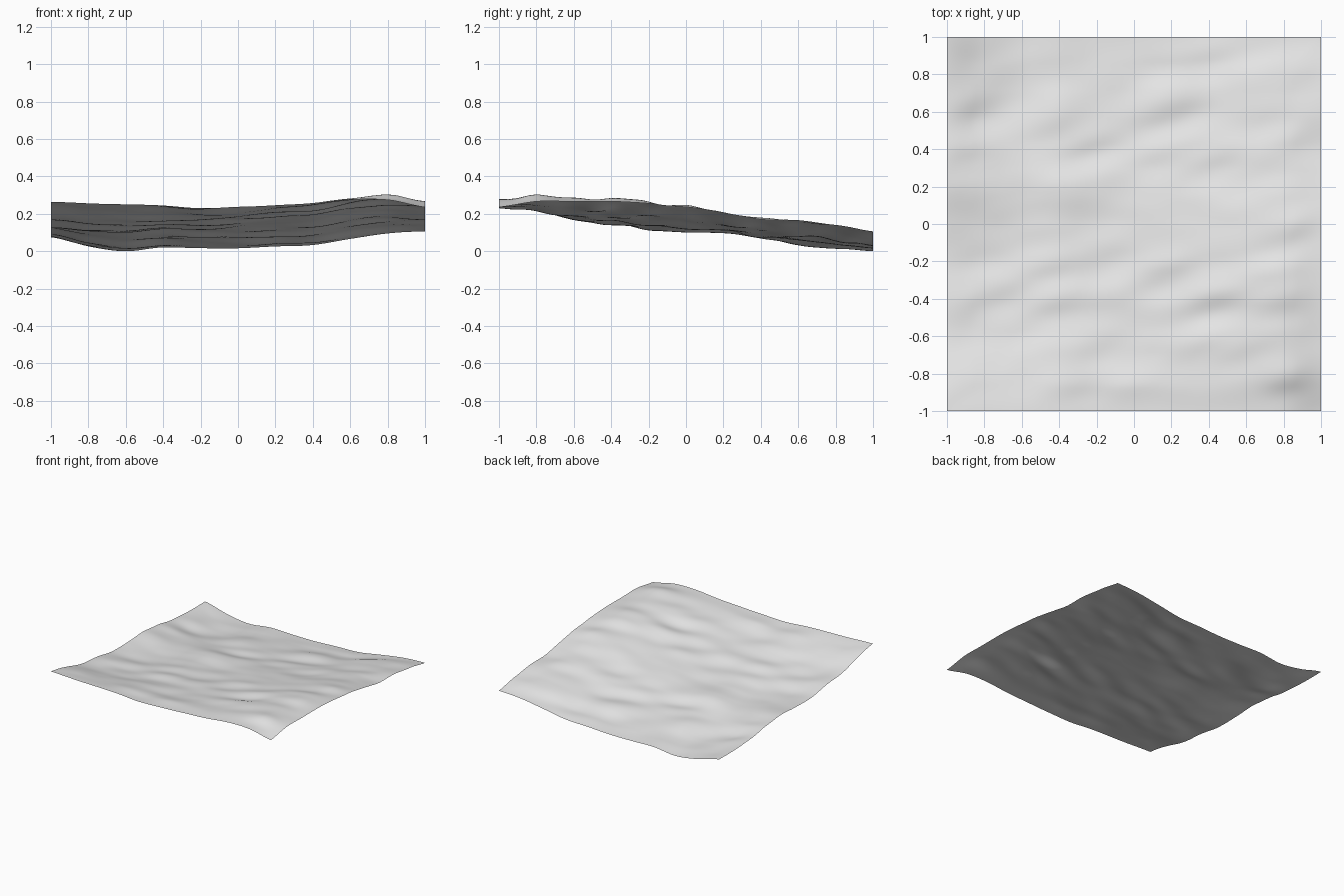
import bpy, bmesh, math
from mathutils import Vector, noise

if "Cube" in bpy.data.objects:
    bpy.data.objects.remove(bpy.data.objects["Cube"], do_unlink=True)

CELLS = 128

# Edge heights, evenly spaced from -1 to 1
front = [.27, .26, .255, .25, .235, .24, .25, .26, .28, .28, .24]
back = [.08, .03, .005, .025, .02, .02, .03, .035, .07, .1, .11]
west = [.27, .23, .18, .16, .13, .13, .14, .12, .09, .08, .08]
east = [.24, .27, .27, .27, .26, .24, .21, .175, .17, .145, .11]

# Local rises (toward the back) and drops: x, y
rises = [(-.95, .36), (-.4, .52), (-.2, .42), (-.9, .6), (.2, .6), (.45, .33),
         (.65, .3), (.15, .35), (-.45, -.25), (-.4, -.42), (-.9, -.45), (.2, -.25),
         (.45, -.42), (.78, -.45), (.3, -.68), (.58, -.68), (-.2, -.68), (-.95, -.9),
         (-.3, -.9), (.82, -.87), (.9, -.05), (.45, .93), (.95, .8), (-.65, -.35)]
drops = [(-.45, .7), (-.28, .3), (.35, .53), (.72, -.2), (-.1, -.28), (-.8, .46),
         (.62, .85), (.15, .75), (.75, .5), (-.15, -.05), (0, -.8), (.4, -.55)]


def along(profile, t):
    """Smooth Catmull-Rom reading of an edge profile, t from 0 to 1."""
    last = len(profile) - 1
    i = min(int(t * last), last - 1)
    f = t * last - i
    a, b, c, d = (profile[min(max(i + k, 0), last)] for k in (-1, 0, 1, 2))
    return b + f / 2 * (c - a + f * (2*a - 5*b + 4*c - d + f * (3*(b - c) + d - a)))


def step(x, y, centre):
    """A soft ripple, wider across than deep, rising through its centre."""
    dx, dy = x - centre[0], y - centre[1]
    dy -= .25 * dx
    return dy / .07 * math.exp(-(dx / .17) ** 2 - (dy / .1) ** 2)


def height(x, y):
    u, v = (x + 1) / 2, (y + 1) / 2
    # Blend the four edges into one sheet
    sides = along(west, v) * (1 - u) + along(east, v) * u
    ends = along(front, u) * (1 - v) + along(back, u) * v
    corners = ((front[0] * (1 - u) + front[-1] * u) * (1 - v)
               + (back[0] * (1 - u) + back[-1] * u) * v)
    z = sides + ends - corners
    # Ripples, faded a little at the border
    fade = min(1, .3 + 5 * (1 - max(abs(x), abs(y))))
    ripple = sum(step(x, y, c) for c in rises) - sum(step(x, y, c) for c in drops)
    grain = noise.noise(Vector((x * 4 - y, y * 7, 3)))
    return z + fade * (.011 * ripple + .006 * grain)


# Terrain sheet
bm = bmesh.new()
bmesh.ops.create_grid(bm, x_segments=CELLS, y_segments=CELLS, size=1)
for vert in bm.verts:
    vert.co.z = height(vert.co.x, vert.co.y)
lowest = min(vert.co.z for vert in bm.verts)
for vert in bm.verts:
    vert.co.z -= lowest
for face in bm.faces:
    face.smooth = True
mesh = bpy.data.meshes.new("terrain_sheet")
bm.to_mesh(mesh)
bm.free()
terrain = bpy.data.objects.new("terrain_sheet", mesh)
bpy.context.collection.objects.link(terrain)

# Plain light grey
grey = bpy.data.materials.new("light_grey")
grey.use_nodes = True
colour = (.8, .8, .8, 1)
grey.diffuse_color = colour
grey.node_tree.nodes["Principled BSDF"].inputs["Base Color"].default_value = colour
mesh.materials.append(grey)
